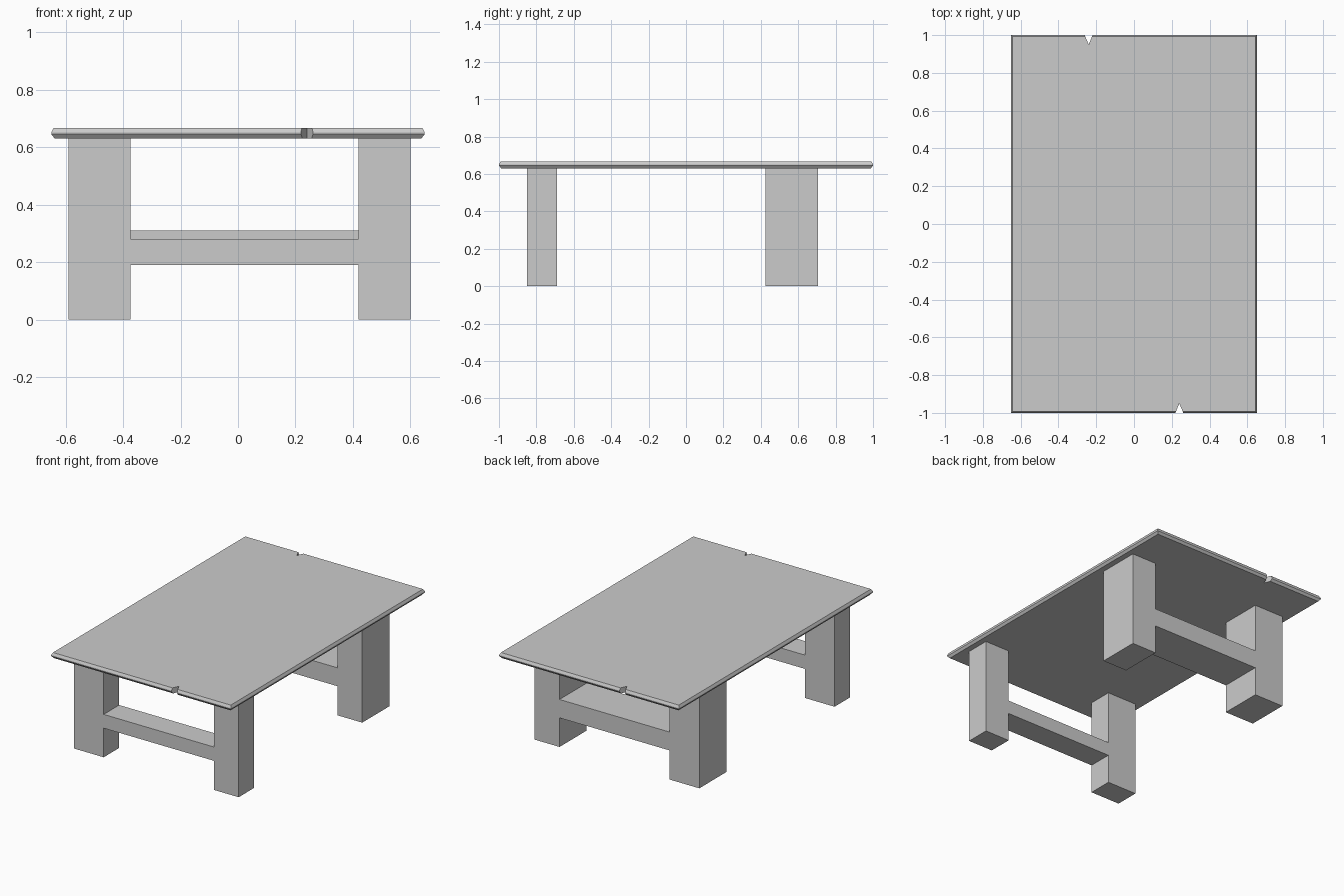
import bpy, bmesh

if "Cube" in bpy.data.objects:
    bpy.data.objects.remove(bpy.data.objects["Cube"])

HX, HY = 0.65, 1.0          # half size of the top
Z0, Z1 = 0.63, 0.667        # underside and upper side of the top


def make_object(name, bm):
    bmesh.ops.recalc_face_normals(bm, faces=bm.faces)
    me = bpy.data.meshes.new(name)
    bm.to_mesh(me)
    bm.free()
    ob = bpy.data.objects.new(name, me)
    bpy.context.collection.objects.link(ob)
    return ob


def loft(name, rings):
    """Join closed rings with quads and cap both ends."""
    bm = bmesh.new()
    loops = [[bm.verts.new(p) for p in ring] for ring in rings]
    for a, b in zip(loops, loops[1:]):
        for i in range(len(a)):
            j = (i + 1) % len(a)
            bm.faces.new((a[i], a[j], b[j], b[i]))
    bm.faces.new(loops[0])
    bm.faces.new(loops[-1])
    return make_object(name, bm)


# Table top: outline with a V notch in each short edge, soft pointed rim
def top_ring(z, inset):
    x, y = HX - inset, HY - inset
    w = 0.021 * (y - 0.95) / (HY - 0.95)
    half = [(-x, -y), (0.24 - w, -y), (0.24, -0.95), (0.24 + w, -y)]
    half += [(x, -y)]
    pts = half[:4] + [half[4]]
    pts += [(-px, -py) for px, py in half]
    return [(px, py, z) for px, py in pts]


top = loft("table_top", [top_ring(Z0, 0.012), top_ring(0.645, 0.0),
                         top_ring(0.652, 0.0), top_ring(Z1, 0.008)])


# Leg frames: two legs and a flush crossbar, extruded from an H profile
def leg_frame(name, y0, y1, bar_top, bar_bottom=0.19):
    a, b, c, d = -0.59, -0.375, 0.42, 0.60
    profile = [(a, 0), (b, 0), (b, bar_bottom), (c, bar_bottom), (c, 0), (d, 0),
               (d, Z0), (c, Z0), (c, bar_top), (b, bar_top), (b, Z0), (a, Z0)]
    return loft(name, [[(x, y, z) for x, z in profile] for y in (y0, y1)])


leg_frame("front_leg_frame", -0.85, -0.69, 0.28)
leg_frame("back_leg_frame", 0.425, 0.705, 0.31)
